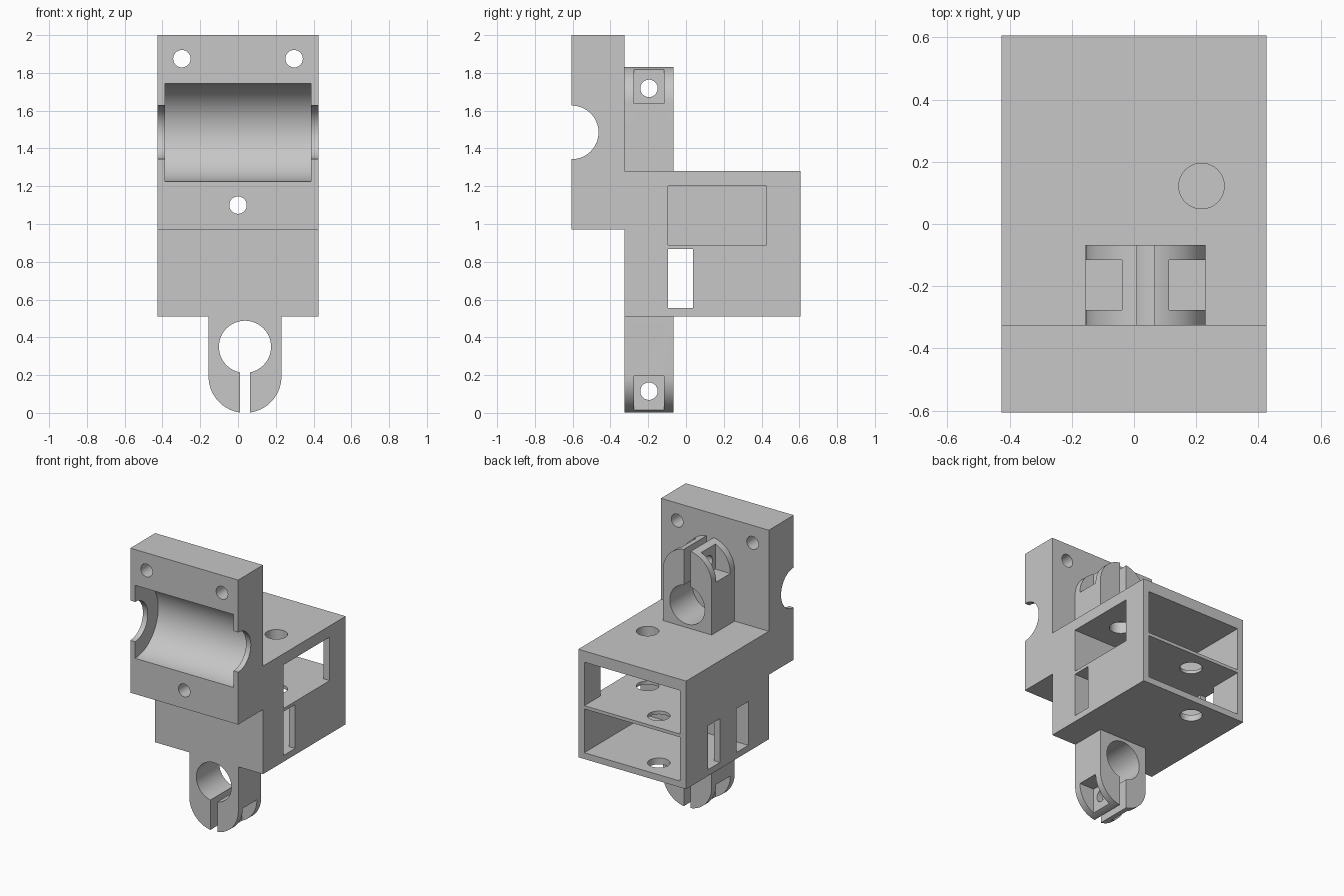
import bpy, bmesh, math
from mathutils import Matrix, Vector

if "Cube" in bpy.data.objects:
    bpy.data.objects.remove(bpy.data.objects["Cube"], do_unlink=True)

grey = bpy.data.materials.new("plain_grey")
grey.use_nodes = True
grey.diffuse_color = (0.57, 0.57, 0.57, 1)
grey.node_tree.nodes["Principled BSDF"].inputs["Base Color"].default_value = (0.57, 0.57, 0.57, 1)


def finish(name, bm):
    bmesh.ops.recalc_face_normals(bm, faces=bm.faces)
    mesh = bpy.data.meshes.new(name)
    bm.to_mesh(mesh)
    bm.free()
    mesh.materials.append(grey)
    ob = bpy.data.objects.new(name, mesh)
    bpy.context.collection.objects.link(ob)
    return ob


def prism(name, outline, start, sweep):
    """Extrude a closed outline of 3D points along a sweep vector."""
    bm = bmesh.new()
    face = bm.faces.new([bm.verts.new(Vector(p) + Vector(start)) for p in outline])
    new = bmesh.ops.extrude_face_region(bm, geom=[face])["geom"]
    bmesh.ops.translate(bm, vec=sweep, verts=[v for v in new if isinstance(v, bmesh.types.BMVert)])
    return finish(name, bm)


def box(x, y, z):
    bm = bmesh.new()
    bmesh.ops.create_cube(bm, size=1)
    for v in bm.verts:
        v.co = [lo + (hi - lo) * (c + 0.5) for c, (lo, hi) in zip(v.co, (x, y, z))]
    return finish("cutter", bm)


def rod(axis, centre, radius, length):
    turn = {"x": Matrix.Rotation(math.pi / 2, 4, "Y"),
            "y": Matrix.Rotation(math.pi / 2, 4, "X"), "z": Matrix()}[axis]
    bm = bmesh.new()
    bmesh.ops.create_cone(bm, cap_ends=True, segments=64, radius1=radius, radius2=radius,
                          depth=length, matrix=Matrix.Translation(centre) @ turn)
    return finish("cutter", bm)


def cut(ob, *cutters):
    bpy.context.view_layer.objects.active = ob
    for c in cutters:
        mod = ob.modifiers.new("cut", "BOOLEAN")
        mod.operation, mod.solver, mod.object = "DIFFERENCE", "EXACT", c
        bpy.ops.object.modifier_apply(modifier=mod.name)
        bpy.data.objects.remove(c, do_unlink=True)


def smooth(ob):
    bpy.ops.object.select_all(action="DESELECT")
    ob.select_set(True)
    bpy.context.view_layer.objects.active = ob
    bpy.ops.object.shade_smooth_by_angle(angle=math.radians(30))


# Main dimensions
W, FRONT, STEP, BACK = 0.425, -0.605, -0.325, 0.605
INNER, WALL = -0.095, 0.378
UPPER, LOWER = (0.89, 1.2), (0.555, 0.867)

# Body: stepped side profile swept across the width
side = [(FRONT, 0.97), (STEP, 0.97), (STEP, 0.51), (BACK, 0.51),
        (BACK, 1.28), (STEP, 1.28), (STEP, 2), (FRONT, 2)]
body = prism("body", [(0, y, z) for y, z in side], (-W, 0, 0), (2 * W, 0, 0))

# Bearing cradle with narrower rod channel
cut(body, rod("x", (0, FRONT, 1.485), 0.142, 2),
    rod("x", (0, FRONT, 1.485), 0.26, 0.775))

# Two compartments open at the back
for level in (UPPER, LOWER):
    cut(body, box((-WALL, WALL), (INNER, 1), level))

# Side window, through slot pair and the extra slot on the right wall
cut(body, box((0.3, 0.6), (INNER, 0.425), UPPER),
    box((-0.6, 0.6), (INNER, 0.037), LOWER),
    box((-0.6, -0.3), (0.225, 0.357), LOWER))

# Screw holes through the plate
cut(body, *[rod("y", (x, -0.46, 1.875), 0.046, 0.6) for x in (-0.297, 0.297)],
    rod("y", (0, -0.35, 1.1), 0.046, 0.7))

# Wire holes: one pair through roof and shelf, one pair through shelf and floor
cut(body, rod("z", (0.217, 0.122, 1.08), 0.073, 0.5),
    rod("z", (-0.105, 0.455, 0.71), 0.073, 0.5))
smooth(body)


# Split ring clamps: rounded tongue, bore, slit, pinch screw and nut pockets
def clamp(name, base, tip, bore):
    d = 1 if tip > base else -1
    cx, r, y0, y1 = 0.037, 0.193, STEP, -0.067
    arc = [(cx + r * math.cos(a), 0, tip - d * r + d * r * math.sin(a))
           for a in (math.pi * i / 40 for i in range(41))]
    ob = prism(name, [(cx + r, 0, base)] + arc + [(cx - r, 0, base)], (0, y0, 0), (0, y1 - y0, 0))
    ym, over = (y0 + y1) / 2, tip + d * 0.1
    cut(ob, rod("y", (cx, ym, bore), 0.138, 0.6),
        box((cx - 0.027, cx + 0.027), (-0.5, 0.2), sorted((bore, over))),
        rod("x", (cx, ym, tip - d * 0.115), 0.046, 1))
    for s in (-1, 1):
        cut(ob, box(sorted((cx + s * 0.076, cx + s * 0.4)), (ym - 0.08, ym + 0.08),
                    sorted((tip - d * 0.195, over))))
    smooth(ob)


clamp("lower_clamp", 0.51, 0, 0.35)
clamp("upper_clamp", 1.28, 1.833, 1.443)
